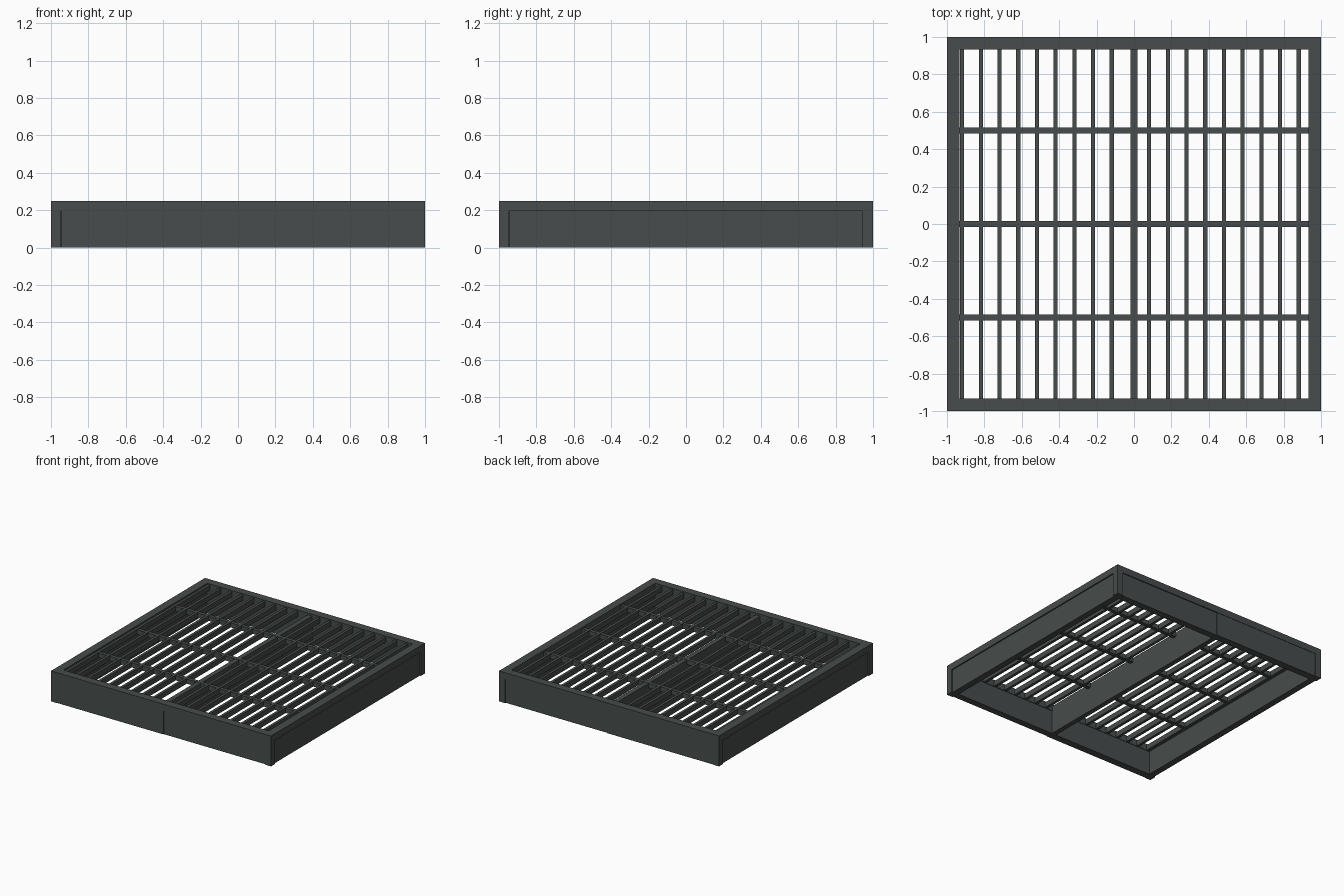
import bpy

cube = bpy.data.objects.get("Cube")
if cube:
    bpy.data.objects.remove(cube, do_unlink=True)

steel = bpy.data.materials.new("dark_grey_steel")
steel.use_nodes = True
COLOUR = (0.063, 0.073, 0.072, 1)
steel.diffuse_color = COLOUR
steel.node_tree.nodes["Principled BSDF"].inputs["Base Color"].default_value = COLOUR


def box(name, x, y, z):
    """Box from (low, high) ranges on each axis."""
    bpy.ops.mesh.primitive_cube_add(size=1, location=[sum(r) / 2 for r in (x, y, z)])
    ob = bpy.context.object
    ob.name = name
    ob.scale = [r[1] - r[0] for r in (x, y, z)]
    bpy.ops.object.transform_apply(location=False, rotation=False, scale=True)
    ob.data.materials.append(steel)
    return ob


def span(centre, width):
    return (centre - width / 2, centre + width / 2)


def mirrored(a, b, side):
    return tuple(sorted((a * side, b * side)))


TOP, RIM, RIM_BASE = 0.25, 0.933, 0.195
INNER, POST = 0.937, 0.945
SEAM = 0.02
SLAT_TOP = 0.24

for side, fb, lr in ((-1, "front", "right"), (1, "back", "left")):
    # Top rim
    box(fb + "_rim", (-1, 1), mirrored(RIM, 1, side), (RIM_BASE, TOP))
    box(lr + "_rim", mirrored(RIM, 1, side), (-RIM, RIM), (RIM_BASE, TOP))
    # Skirt walls, recessed below the rim; front and back in two stepped halves
    box(lr + "_wall", mirrored(INNER, 0.99, side), (-POST, POST), (0, RIM_BASE))
    box(fb + "_right_wall", (-POST, SEAM), mirrored(INNER, 0.997, side), (0, RIM_BASE))
    box(fb + "_left_wall", (SEAM, POST), mirrored(INNER, 0.992, side), (0, RIM_BASE))
    # Corner posts
    for half, word in ((-1, "right"), (1, "left")):
        box(f"{fb}_{word}_post", mirrored(POST, 1, half),
            mirrored(POST, 1, side), (0, RIM_BASE))

# Deep centre beam
box("centre_beam", span(0, 0.04), (-INNER, INNER), (0, SLAT_TOP - 0.005))

# Long grating slats, with the beam in place of the middle one
for i in range(19):
    if i != 9:
        box("slat", span(-0.919 + 0.1 * i, 0.022), (-RIM, RIM), (0.197, SLAT_TOP))

# Cross bars
for y in (-0.5, 0, 0.5):
    box("cross_bar", (-RIM, RIM), span(y, 0.03), (0.199, SLAT_TOP - 0.003))
